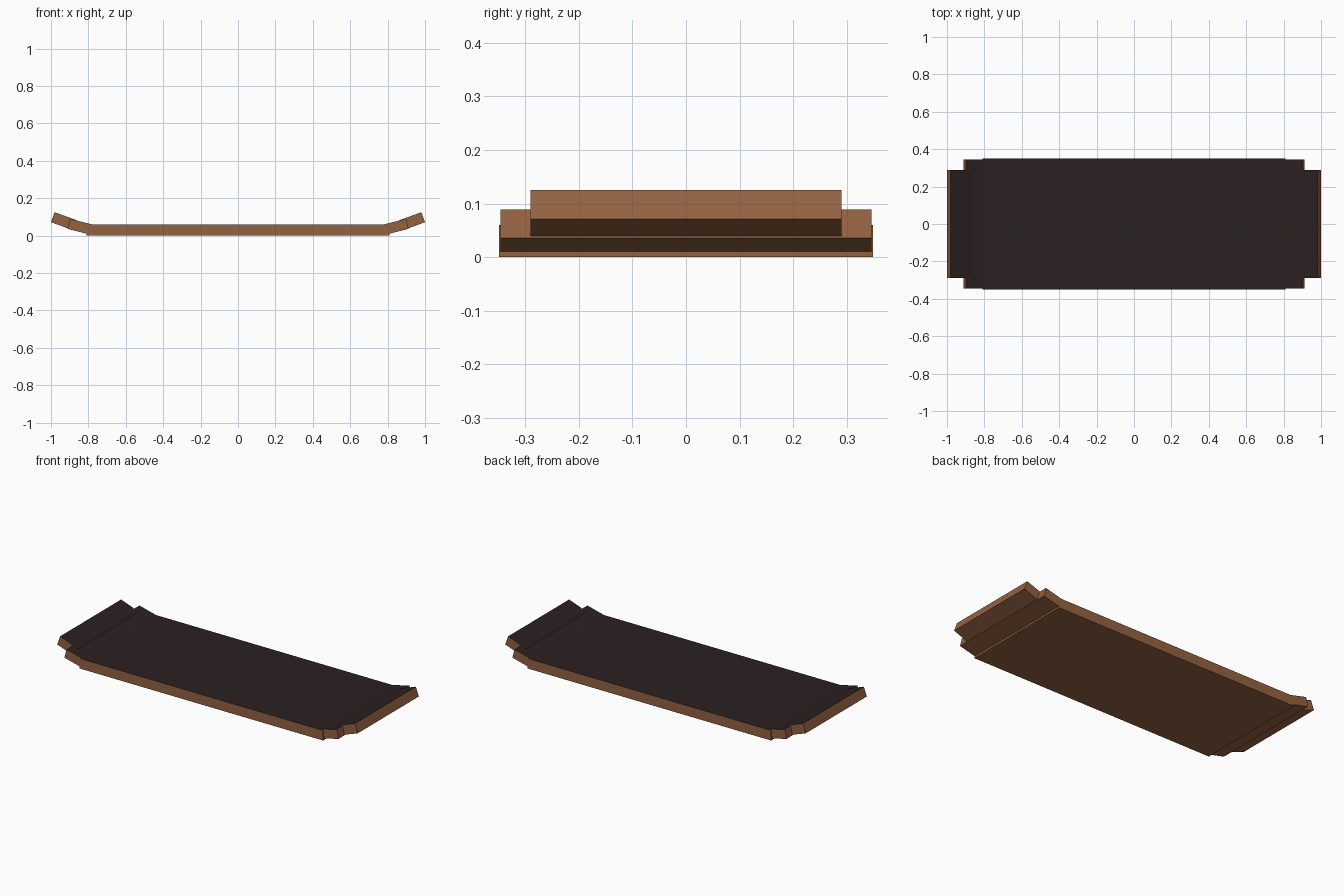
import bpy, bmesh, math
from mathutils import Matrix, Vector

if "Cube" in bpy.data.objects:
    bpy.data.objects.remove(bpy.data.objects["Cube"])


def material(name, color):
    m = bpy.data.materials.new(name)
    m.diffuse_color = (*color, 1)
    m.use_nodes = True
    m.node_tree.nodes["Principled BSDF"].inputs["Base Color"].default_value = m.diffuse_color
    return m


wood = material("warm_brown_wood", (0.296, 0.122, 0.054))
grip = material("dark_grip", (0.024, 0.015, 0.015))


def slab(name, length, half_width, thick, side=0, corner=(0, 0), tilt=0):
    """Box whose outer lower edge sits at corner (x, z), tilted upward outward."""
    bm = bmesh.new()
    bmesh.ops.create_cube(bm, size=1)
    shift = -length / 2 if side else 0
    for v in bm.verts:
        p = Vector((v.co.x * length + shift, v.co.y * 2 * half_width, (v.co.z + 0.5) * thick))
        p = Matrix.Rotation(-math.radians(tilt), 3, 'Y') @ p
        p += Vector((corner[0], 0, corner[1]))
        if side < 0:
            p.x = -p.x
        v.co = p
    bmesh.ops.recalc_face_normals(bm, faces=bm.faces)
    # grip covering on upward faces, wood elsewhere
    for f in bm.faces:
        f.material_index = 1 if f.normal.z > 0.6 else 0
    me = bpy.data.meshes.new(name)
    bm.to_mesh(me)
    bm.free()
    me.materials.append(wood)
    me.materials.append(grip)
    bpy.context.collection.objects.link(bpy.data.objects.new(name, me))


# flat middle of the deck
slab("deck_middle", 1.62, 0.349, 0.06)

# upturned ends: wide bend, then narrower tip
for side, label in ((1, "right"), (-1, "left")):
    slab("bend_" + label, 0.13, 0.346, 0.055, side, (0.912, 0.036), 14)
    slab("tip_" + label, 0.125, 0.29, 0.057, side, (1.0, 0.0715), 20)
